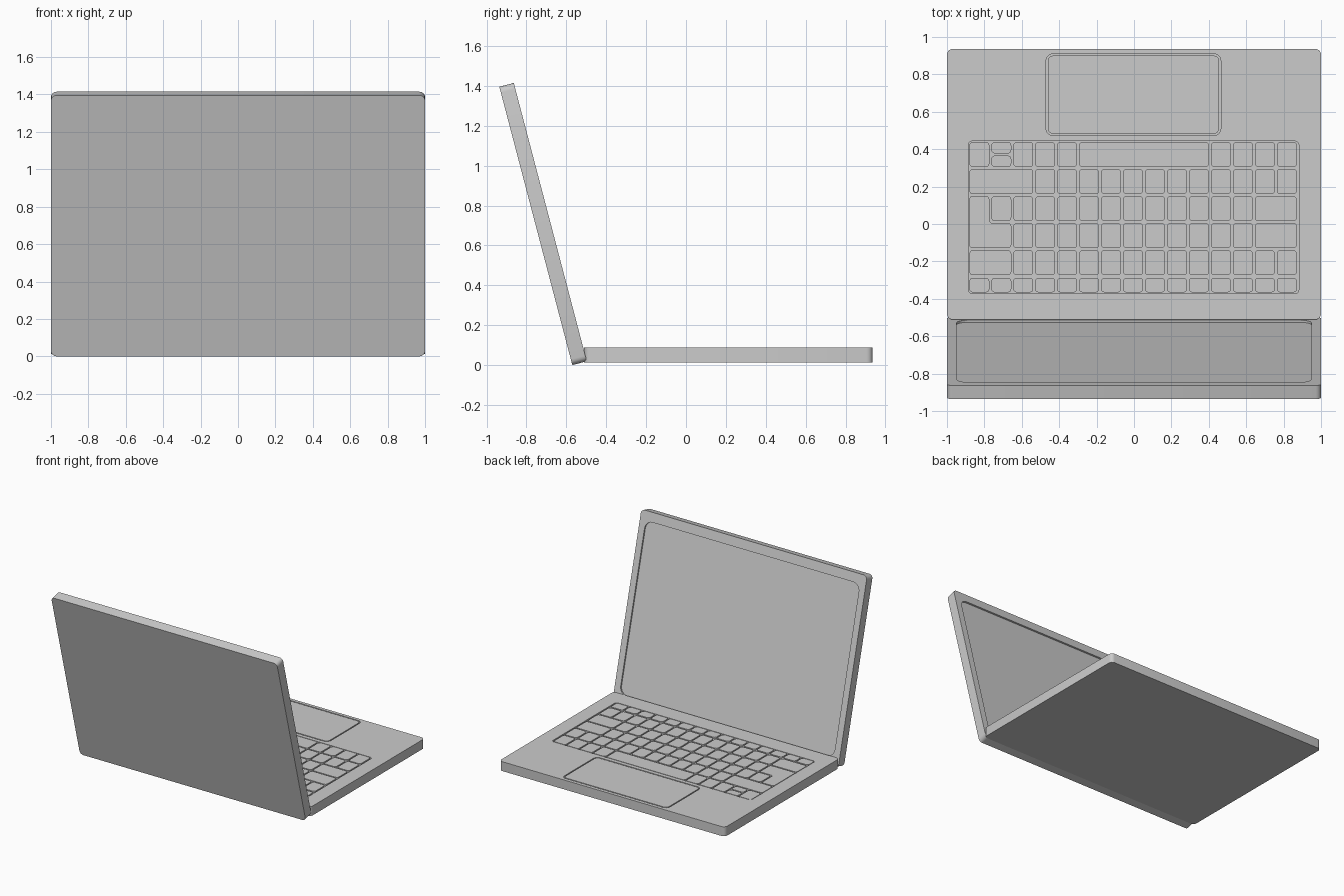
import bpy, bmesh, math
from mathutils import Matrix

if "Cube" in bpy.data.objects:
    bpy.data.objects.remove(bpy.data.objects["Cube"])

THICK = 0.075
BASE_Z = 0.012
TOP = BASE_Z + THICK
LEAN = math.radians(14.7)
LID_LEN = 1.443


def rect(x0, x1, y0, y1):
    return [(x0, y0), (x1, y0), (x1, y1), (x0, y1)]


def slab(name, pts, z0, z1, radius, segs=4, round_top=False):
    """Prism over an outline, with rounded corners and optionally a rounded top rim."""
    bm = bmesh.new()
    low = [bm.verts.new((x, y, z0)) for x, y in pts]
    high = [bm.verts.new((x, y, z1)) for x, y in pts]
    n = len(pts)
    bm.faces.new(low[::-1])
    bm.faces.new(high)
    for i in range(n):
        j = (i + 1) % n
        bm.faces.new((low[i], low[j], high[j], high[i]))
    edges = []
    for e in bm.edges:
        a, b = (v.co.z for v in e.verts)
        if a != b or (round_top and a == z1):
            edges.append(e)
    bmesh.ops.bevel(bm, geom=edges, offset=radius, offset_type='OFFSET',
                    segments=segs, profile=0.5, affect='EDGES')
    bmesh.ops.recalc_face_normals(bm, faces=bm.faces)
    me = bpy.data.meshes.new(name)
    bm.to_mesh(me)
    bm.free()
    ob = bpy.data.objects.new(name, me)
    bpy.context.collection.objects.link(ob)
    return ob


def smooth(ob):
    bpy.ops.object.select_all(action='DESELECT')
    ob.select_set(True)
    bpy.context.view_layer.objects.active = ob
    bpy.ops.object.shade_smooth_by_angle(angle=math.radians(35))


def cut(ob, cutter):
    m = ob.modifiers.new("recess", 'BOOLEAN')
    m.operation = 'DIFFERENCE'
    m.solver = 'EXACT'
    m.object = cutter
    cutter.hide_render = True
    cutter.hide_set(True)
    cutter.display_type = 'WIRE'


# Base with a keyboard well and a touchpad groove
base = slab("base", rect(-1, 1, -0.511, 0.936), BASE_Z, TOP, 0.03, 4, True)
smooth(base)
cut(base, slab("keyboard_well_cutter", rect(-0.885, 0.881, -0.372, 0.443),
               TOP - 0.012, TOP + 0.05, 0.02))
cut(base, slab("touchpad_cutter", rect(-0.47, 0.464, 0.474, 0.909),
               TOP - 0.012, TOP + 0.05, 0.035, 5))
slab("touchpad", rect(-0.461, 0.455, 0.483, 0.9), TOP - 0.02, TOP, 0.028, 5)

# Keys: each row is a y range and a list of (first column, width in columns)
PITCH, GAP, LEFT = 0.1174, 0.011, -0.88


def col(k, w=1):
    return LEFT + k * PITCH, LEFT + (k + w) * PITCH - GAP


def key(name, k, w, y0, y1):
    x0, x1 = col(k, w)
    slab(name, rect(x0, x1, y0, y1), TOP - 0.02, TOP, 0.018, 3)


def singles(a, b):
    return [(k, 1) for k in range(a, b + 1)]


rows = [
    ("space_row", 0.305, 0.438, [(0, 1)] + singles(2, 4) + [(5, 6)] + singles(11, 14)),
    ("shift_row", 0.160, 0.294, [(0, 3)] + singles(3, 14)),
    ("home_row", 0.016, 0.149, singles(1, 12) + [(13, 2)]),
    ("upper_row", -0.129, 0.005, singles(2, 12) + [(13, 2)]),
    ("number_row", -0.274, -0.140, [(0, 2)] + singles(2, 14)),
    ("function_row", -0.366, -0.288, singles(0, 14)),
]
for row, y0, y1, keys in rows:
    for k, w in keys:
        key(f"{row}_key_{k}", k, w, y0, y1)

# Half-height arrow keys
key("arrow_key_up", 1, 1, 0.305, 0.366)
key("arrow_key_down", 1, 1, 0.377, 0.438)

# L-shaped enter key spanning two rows
x0, xn = col(0)
xw = col(0, 2)[1]
slab("enter_key", [(x0, -0.129), (xw, -0.129), (xw, 0.005), (xn, 0.005),
                   (xn, 0.149), (x0, 0.149)], TOP - 0.02, TOP, 0.016, 3)

# Lid with recessed screen, built flat and then tilted up behind the base
s, c = math.sin(LEAN), math.cos(LEAN)
tilt = Matrix(((-1, 0, 0, 0),
               (0, -s, c, -0.570),
               (0, c, s, 0),
               (0, 0, 0, 1)))
lid = slab("lid", rect(-1, 1, 0, LID_LEN), 0, THICK, 0.03, 4, True)
smooth(lid)
screen_cutter = slab("screen_cutter", rect(-0.949, 0.949, 0.065, 1.37),
                     THICK - 0.014, THICK + 0.05, 0.06, 6)
screen = slab("screen", rect(-0.953, 0.953, 0.061, 1.374),
              THICK - 0.02, THICK - 0.012, 0.06, 6)
for ob in (lid, screen_cutter, screen):
    ob.matrix_world = tilt
cut(lid, screen_cutter)
